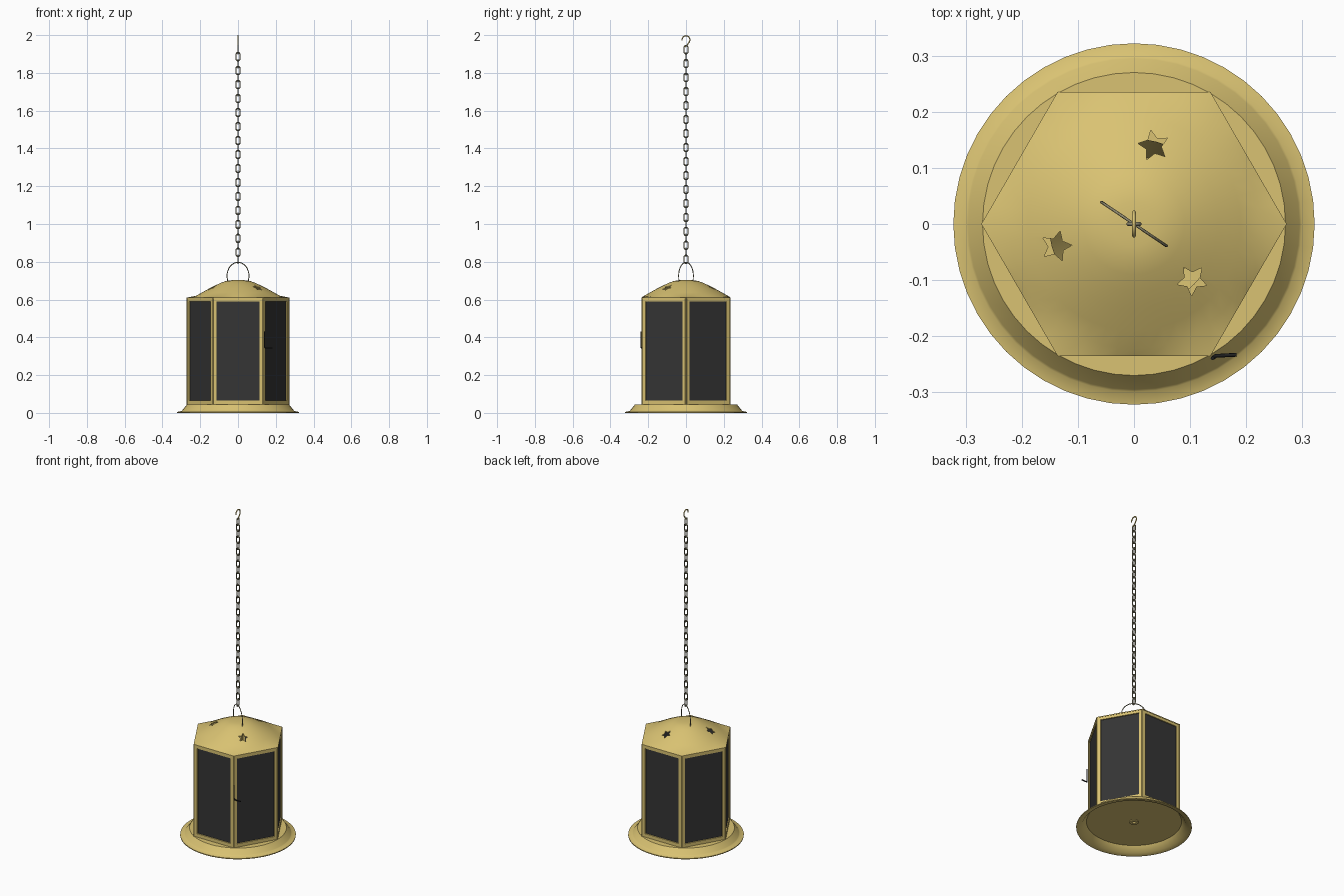
import bpy, bmesh
from math import sin, cos, pi, radians
from mathutils import Vector

if "Cube" in bpy.data.objects:
    bpy.data.objects.remove(bpy.data.objects["Cube"])


def material(name, rgb):
    mat = bpy.data.materials.new(name)
    mat.use_nodes = True
    mat.diffuse_color = (*rgb, 1)
    mat.node_tree.nodes["Principled BSDF"].inputs["Base Color"].default_value = (*rgb, 1)
    return mat


GOLD = material("pale gold", (0.70, 0.545, 0.17))
PANE = material("charcoal pane", (0.035, 0.035, 0.035))
BRONZE = material("dull bronze", (0.26, 0.24, 0.15))
BLACK = material("black metal", (0.015, 0.015, 0.015))


def mesh_object(name, bm, *mats):
    bmesh.ops.recalc_face_normals(bm, faces=bm.faces)
    mesh = bpy.data.meshes.new(name)
    bm.to_mesh(mesh)
    bm.free()
    obj = bpy.data.objects.new(name, mesh)
    bpy.context.collection.objects.link(obj)
    for mat in mats:
        mesh.materials.append(mat)
    return obj


def activate(obj):
    bpy.ops.object.select_all(action="DESELECT")
    obj.select_set(True)
    bpy.context.view_layer.objects.active = obj


def smooth(obj, angle=30):
    activate(obj)
    bpy.ops.object.shade_smooth_by_angle(angle=radians(angle))


def bridge_rings(bm, rings):
    """Skin a list of equal-length point rings with quads."""
    loops = [[bm.verts.new(p) for p in ring] for ring in rings]
    for a, b in zip(loops, loops[1:]):
        for i in range(len(a)):
            j = (i + 1) % len(a)
            bm.faces.new((a[i], a[j], b[j], b[i]))
    return loops


def circle(r, z, n=48):
    return [Vector((r * cos(2 * pi * i / n), r * sin(2 * pi * i / n), z)) for i in range(n)]


def hexagon(r, z):
    """Hexagon outline sampled at the same angles as the circle."""
    ring = []
    for p in circle(1, 0):
        reach = max(p.dot(Vector((cos(a), sin(a), 0))) for a in
                    [pi / 6 + k * pi / 3 for k in range(6)])
        p = p * (r * cos(pi / 6) / reach)
        ring.append(Vector((p.x, p.y, z)))
    return ring


def lathe(name, profile, angle):
    """Closed turned shape from (radius, height) pairs."""
    bm = bmesh.new()
    bridge_rings(bm, [circle(r, z) for r, z in profile + profile[:1]])
    bmesh.ops.remove_doubles(bm, verts=bm.verts, dist=1e-5)
    smooth(mesh_object(name, bm, GOLD), angle)


def wire(name, paths, radius, mat, cyclic=False):
    curve = bpy.data.curves.new(name, "CURVE")
    curve.dimensions = "3D"
    curve.bevel_depth = radius
    curve.bevel_resolution = 1
    curve.use_fill_caps = True
    for path in paths:
        spline = curve.splines.new("POLY")
        spline.points.add(len(path) - 1)
        for point, co in zip(spline.points, path):
            point.co = (*co, 1)
        spline.use_cyclic_u = cyclic
        spline.use_smooth = True
    curve.materials.append(mat)
    obj = bpy.data.objects.new(name, curve)
    bpy.context.collection.objects.link(obj)


# Round sheet-metal base, hollow underneath, with a ring boss in the centre
lathe("base_tray", [(0.322, 0.0), (0.322, 0.005), (0.299, 0.010), (0.295, 0.014),
                    (0.27, 0.045), (0.02, 0.045), (0.02, 0.038), (0.265, 0.038),
                    (0.292, 0.005)], 45)
lathe("base_boss", [(0.025, 0.048), (0.025, 0.032), (0.010, 0.032), (0.010, 0.048)], 30)

# Steep-sided candle dish inside
lathe("candle_dish", [(0.005, 0.050), (0.12, 0.050), (0.152, 0.120), (0.152, 0.114),
                      (0.12, 0.046), (0.005, 0.046)], 30)

# Six framed walls with recessed panes
R, LOW, HIGH = 0.27, 0.045, 0.61
bm = bmesh.new()
for k in range(6):
    a, b = k * pi / 3, (k + 1) * pi / 3
    corners = [(R * cos(t), R * sin(t), z) for t, z in ((a, LOW), (b, LOW), (b, HIGH), (a, HIGH))]
    face = bm.faces.new([bm.verts.new(c) for c in corners])
    bm.normal_update()
    for width, depth in ((0.021, 0), (0.0005, -0.006)):
        bmesh.ops.inset_region(bm, faces=[face], thickness=width, depth=depth,
                               use_boundary=True, use_even_offset=True)
    face.material_index = 1
bmesh.ops.remove_doubles(bm, verts=bm.verts, dist=1e-5)
mesh_object("framed_walls", bm, GOLD, PANE)

# Slim raised seam strips along the wall corners
for k in range(6):
    t = k * pi / 3
    bm = bmesh.new()
    bmesh.ops.create_cone(bm, cap_ends=True, segments=8, radius1=0.004, radius2=0.004,
                          depth=HIGH - LOW)
    bmesh.ops.translate(bm, verts=bm.verts,
                        vec=((R - 0.002) * cos(t), (R - 0.002) * sin(t), (HIGH + LOW) / 2))
    smooth(mesh_object("corner_seam", bm, GOLD), 60)

# Domed roof that blends into a hexagonal edge
dome = [(0.222, 0.620), (0.19, 0.638), (0.15, 0.660), (0.12, 0.675), (0.09, 0.689),
        (0.065, 0.698), (0.04, 0.702), (0.015, 0.703)]
underside = [circle(r, z - 0.005) for r, z in reversed(dome)] + [hexagon(0.265, 0.605)]
topside = [hexagon(0.272, 0.605), hexagon(0.272, 0.610)] + [circle(r, z) for r, z in dome]
bm = bmesh.new()
loops = bridge_rings(bm, underside + topside)
bm.faces.new(loops[0])
bm.faces.new(loops[-1])
roof = mesh_object("roof", bm, GOLD)

# Star-shaped vents cut through the roof
for k in range(3):
    turn = k * 2 * pi / 3
    centre = Vector((0.144 * cos(radians(76) + turn), 0.144 * sin(radians(76) + turn), 0.58))
    bm = bmesh.new()
    star = []
    for i in range(10):
        r, t = (0.028, 0.014)[i % 2], radians(28) + turn + i * pi / 5
        star.append(bm.verts.new(centre + Vector((r * cos(t), r * sin(t), 0))))
    face = bm.faces.new(star)
    top = bmesh.ops.extrude_face_region(bm, geom=[face])["geom"]
    bmesh.ops.translate(bm, verts=[g for g in top if isinstance(g, bmesh.types.BMVert)],
                        vec=(0, 0, 0.2))
    cutter = mesh_object("star_cutter", bm, GOLD)
    cutter.hide_render = True
    mod = roof.modifiers.new("star vent", "BOOLEAN")
    mod.operation, mod.object, mod.solver = "DIFFERENCE", cutter, "EXACT"
    activate(roof)
    bpy.ops.object.modifier_apply(modifier=mod.name)
    bpy.data.objects.remove(cutter)
smooth(roof)

# Thin wire bail over the crown
along = Vector((0.83, -0.56, 0))
bail = [along * 0.070 * cos(pi * i / 16) + Vector((0, 0, 0.725 + 0.072 * sin(pi * i / 16)))
        for i in range(17)]
bail = [along * 0.066 + Vector((0, 0, 0.69))] + bail + [along * -0.066 + Vector((0, 0, 0.69))]
wire("bail", [bail], 0.0025, BRONZE)


# Chain of alternating oval links
def link(index):
    z0, path = 0.813 + index * 0.037, []
    for i in range(16):
        t = 2 * pi * (i + 0.5) / 16
        side = 0.0105 * cos(t)
        z = z0 + 0.0105 * sin(t) + (0.0115 if sin(t) > 0 else -0.0115)
        path.append((side, 0, z) if index % 2 else (0, side, z))
    return path


wire("chain", [link(i) for i in range(31)], 0.0037, BRONZE, cyclic=True)

# Open hook at the top of the chain
hook = [(0, 0.021 * cos(radians(a)), 1.9755 + 0.021 * sin(radians(a)))
        for a in range(190, -31, -20)]
hook += [(0, 0.010, 1.953), (0, 0.002, 1.943), (0, -0.007, 1.937)]
wire("hook", [hook], 0.0035, GOLD)

# Door latch at the front corner
wire("door_latch", [[(0.140, -0.239, 0.43), (0.140, -0.239, 0.35), (0.146, -0.235, 0.343),
                     (0.183, -0.233, 0.343)]], 0.0035, BLACK)
